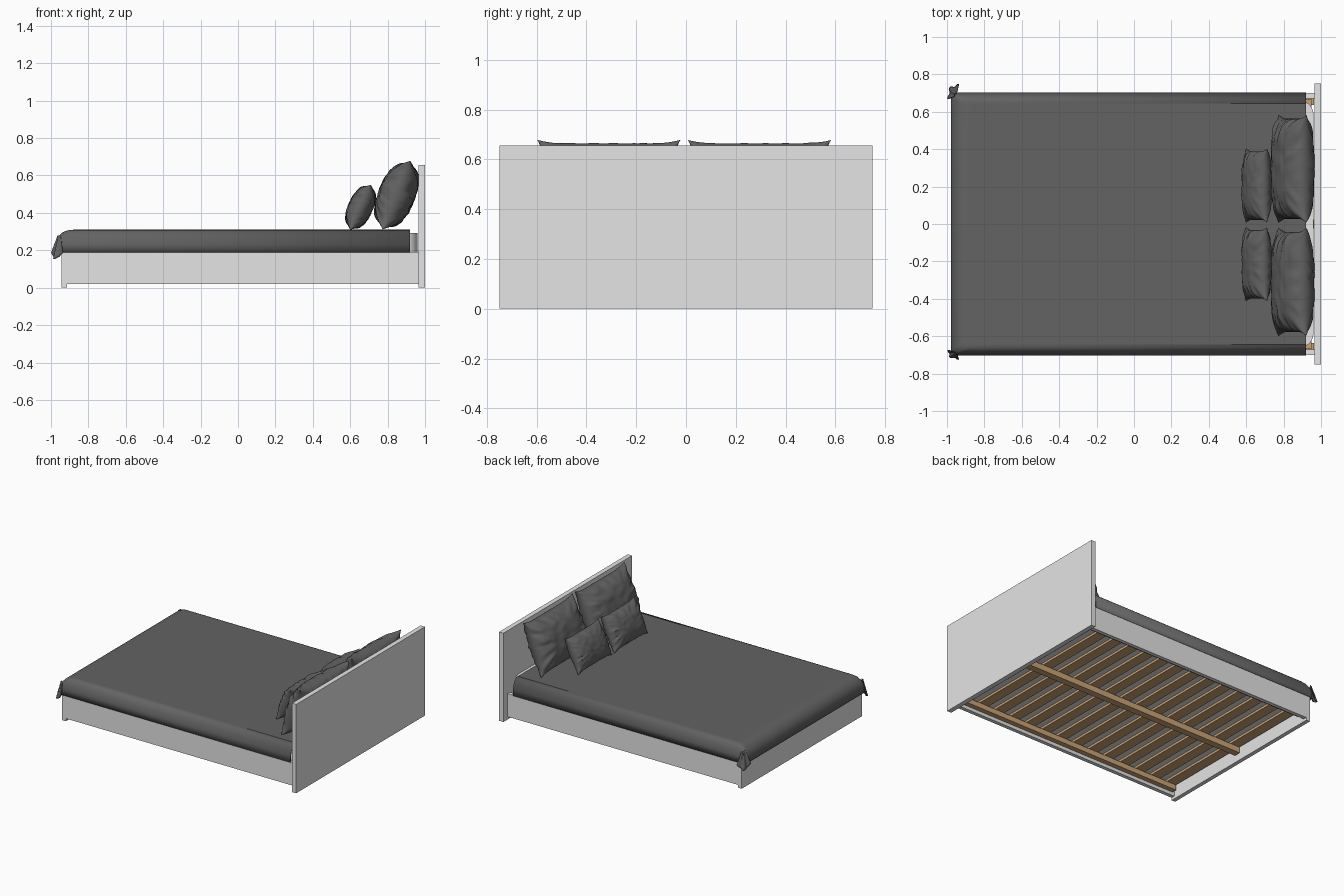
import bpy, bmesh, math
from mathutils import Vector, noise

cube = bpy.data.objects.get("Cube")
if cube:
    bpy.data.objects.remove(cube, do_unlink=True)


def material(name, color):
    m = bpy.data.materials.new(name)
    m.use_nodes = True
    m.diffuse_color = (*color, 1)
    m.node_tree.nodes["Principled BSDF"].inputs["Base Color"].default_value = (*color, 1)
    return m


WHITE = material("painted white", (0.78, 0.78, 0.78))
FABRIC = material("charcoal fabric", (0.125, 0.125, 0.125))
WOOD = material("pine wood", (0.6, 0.37, 0.18))


def add_object(name, bm, mat, smooth=None):
    bmesh.ops.recalc_face_normals(bm, faces=bm.faces)
    mesh = bpy.data.meshes.new(name)
    bm.to_mesh(mesh)
    bm.free()
    mesh.materials.append(mat)
    if smooth:
        mesh.shade_smooth()
        mesh.set_sharp_from_angle(angle=math.radians(smooth))
    ob = bpy.data.objects.new(name, mesh)
    bpy.context.collection.objects.link(ob)
    return ob


def box(name, xs, ys, zs, mat, round_corners=0):
    bm = bmesh.new()
    bmesh.ops.create_cube(bm, size=1)
    for v in bm.verts:
        v.co = [a + (c + 0.5) * (b - a) for c, (a, b) in zip(v.co, (xs, ys, zs))]
    if round_corners:
        uprights = [e for e in bm.edges
                    if abs(e.verts[0].co.z - e.verts[1].co.z) > 0.01]
        bmesh.ops.bevel(bm, geom=uprights, offset=round_corners, segments=6,
                        profile=0.5, affect="EDGES")
    return add_object(name, bm, mat, 40 if round_corners else None)


def grid(bm, nu, nv, point):
    """Quad sheet whose corners come from point(u, v)."""
    rows = [[bm.verts.new(point(i / nu, j / nv)) for i in range(nu + 1)]
            for j in range(nv + 1)]
    for low, high in zip(rows, rows[1:]):
        for i in range(nu):
            bm.faces.new((low[i], low[i + 1], high[i + 1], high[i]))


# Frame
box("headboard", (0.965, 1), (-0.75, 0.75), (0, 0.655), WHITE)
box("footboard", (-0.945, -0.915), (-0.7, 0.7), (0, 0.19), WHITE)
for side, label in ((1, "left"), (-1, "right")):
    box(label + "_rail", (-0.915, 0.965), sorted((side * 0.672, side * 0.7)),
        (0.02, 0.19), WHITE)
    box(label + "_ledge", (-0.9, 0.962), sorted((side * 0.635, side * 0.672)),
        (0.045, 0.083), WOOD)
box("center_beam", (-0.9, 0.962), (-0.025, 0.025), (0.04, 0.083), WOOD)

# Slats and mattress
SLATS = 14
for i in range(SLATS):
    x = -0.86 + i * 1.77 / (SLATS - 1)
    box(f"slat_{i + 1}", (x - 0.038, x + 0.038), (-0.668, 0.668), (0.083, 0.1), WOOD)
box("mattress", (-0.91, 0.96), (-0.66, 0.66), (0.101, 0.292), WHITE, 0.075)


# Bedspread: U-shaped rings from hem to top, open at the head
def bedspread():
    bm = bmesh.new()
    # side inset, foot inset, height
    levels = [(-0.004, 0.002, 0.188), (-0.002, 0, 0.235), (0.006, 0.012, 0.268),
              (0.018, 0.035, 0.292), (0.03, 0.058, 0.304), (0.042, 0.08, 0.309),
              (0.055, 0.1, 0.31)]
    r, steps = 0.03, 6
    rings = []
    for side_in, foot_in, z in levels:
        hy, fx = 0.7 - side_in, -0.978 + foot_in
        arc = [(fx + r - r * math.sin(a), -hy + r - r * math.cos(a))
               for a in (k * math.pi / 2 / steps for k in range(steps + 1))]
        path = [(0.92, -hy)] + arc
        path += [(x, -y) for x, y in reversed(path)]
        rings.append([bm.verts.new((x, y, z)) for x, y in path])
    for low, high in zip(rings, rings[1:]):
        for i in range(len(low) - 1):
            bm.faces.new((low[i], low[i + 1], high[i + 1], high[i]))
    top = bm.faces.new(rings[-1])
    ob = add_object("bedspread", bm, FABRIC, 40)
    # Keep the large top face evenly shaded
    ob.data.polygons[top.index if top.is_valid else -1].use_smooth = False
    mod = ob.modifiers.new("cloth thickness", "SOLIDIFY")
    mod.thickness = 0.006
    mod.offset = -1


# Gathered cloth hanging at the two foot corners
def corner_fold(name, side, reach):
    bm = bmesh.new()

    def point(u, v):
        a = math.radians(-15 + 120 * u)
        flare = (0.3 + 0.7 * v) * (0.88 + 0.12 * math.cos(u * 4 * math.pi))
        drop = 0.09 + 0.035 * math.sin(u * math.pi)
        return (-0.95 - 0.05 * flare * math.sin(a),
                side * (0.685 + reach * flare * math.cos(a)),
                0.28 - drop * v)

    grid(bm, 36, 8, point)
    ob = add_object(name, bm, FABRIC, 60)
    ob.modifiers.new("cloth thickness", "SOLIDIFY").thickness = 0.005


# Pillows: two puffed sheets welded along an outline with pointed corners
def pillow(name, center, half_w, half_h, half_t, tilt, seed):
    bm = bmesh.new()
    n = 44
    for face in (1, -1):
        def point(s, t):
            # Sample more densely near the seam
            u, v = (-math.cos(math.pi * k) for k in (s, t))
            puff = (max(0, 1 - u ** 4) * max(0, 1 - abs(v) ** 2.4)) ** 0.5
            rim = max(abs(u), abs(v)) ** 3
            crease = noise.noise(Vector((u * 4, v * 4, seed + face)))
            fold = noise.noise(Vector((math.atan2(v, u) * 7, rim, seed * 3 + face)))
            thick = half_t * puff * (1 + 0.08 * crease + 0.4 * rim * fold)
            return (face * thick,
                    half_w * u * (1 - 0.07 * (1 - v ** 6)),
                    half_h * v * (1 - 0.1 * (1 - u ** 6)))
        grid(bm, n, n, point)
    bmesh.ops.remove_doubles(bm, verts=bm.verts, dist=0.0003)
    ob = add_object(name, bm, FABRIC, 50)
    ob.location = center
    ob.rotation_euler.y = math.radians(tilt)


bedspread()
corner_fold("left_corner_fold", 1, 0.066)
corner_fold("right_corner_fold", -1, 0.042)
for k, (label, big_y, small_y) in enumerate((("left", 0.295, 0.205),
                                             ("right", -0.31, -0.215))):
    pillow(label + "_large_pillow", (0.848, big_y, 0.495), 0.288, 0.198, 0.096, 22, k + 1)
    pillow(label + "_small_pillow", (0.655, small_y, 0.43), 0.197, 0.133, 0.064, 25, k + 5)
